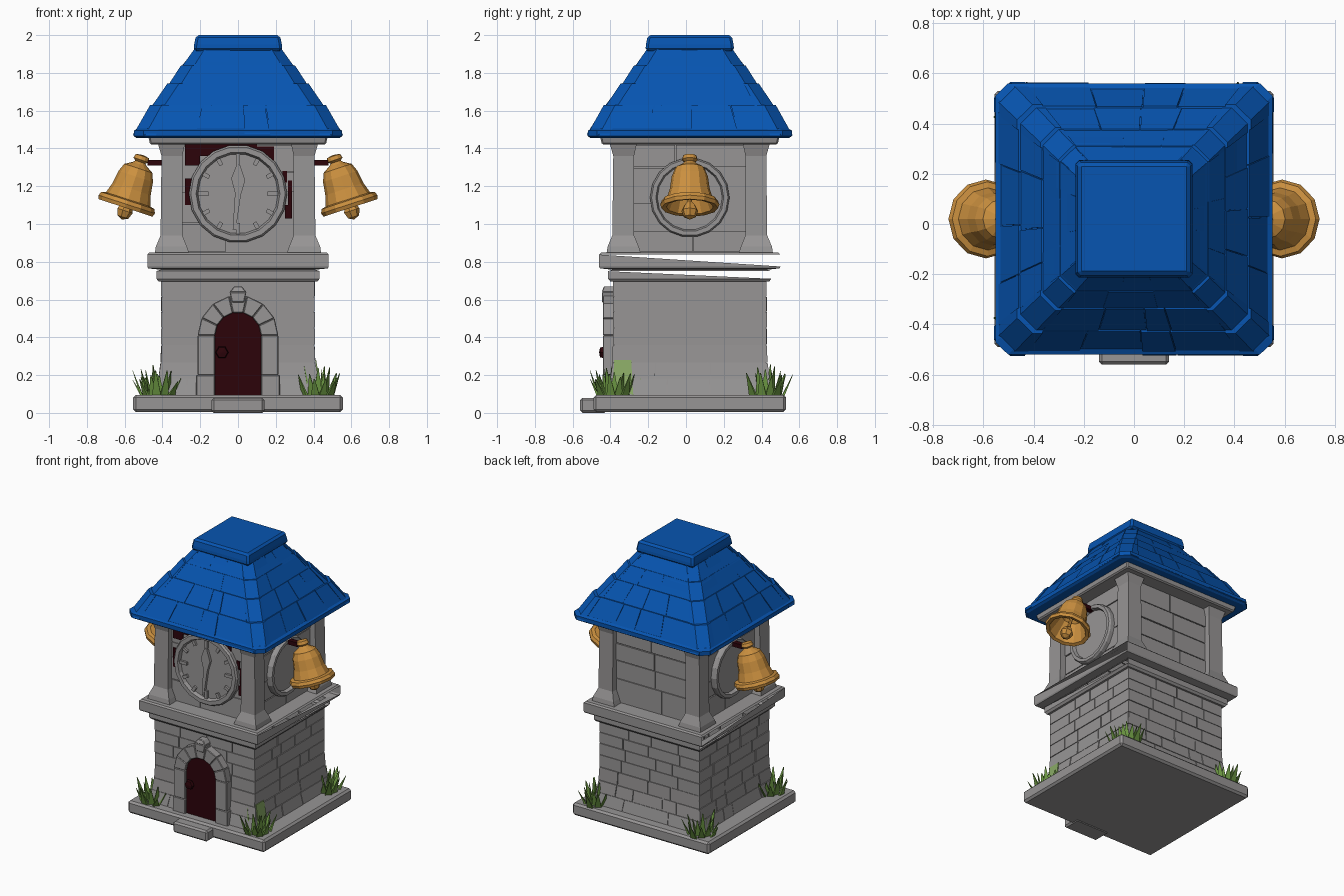
import bpy, bmesh, math, random
from mathutils import Matrix, Vector

if "Cube" in bpy.data.objects:
    bpy.data.objects.remove(bpy.data.objects["Cube"])

random.seed(4)
CY = 0.02  # tower axis in y


def material(name, rgb):
    m = bpy.data.materials.new(name)
    m.diffuse_color = (*rgb, 1)
    m.use_nodes = True
    m.node_tree.nodes["Principled BSDF"].inputs["Base Color"].default_value = m.diffuse_color
    return m


STONE = material("grey stone", (0.31, 0.30, 0.30))
BLUE = material("blue roof", (0.002, 0.09, 0.44))
GOLD = material("bell gold", (0.60, 0.28, 0.05))
WOOD = material("dark red wood", (0.025, 0.001, 0.003))
GREEN = material("grass green", (0.15, 0.31, 0.055))
PALE = material("pale moss", (0.25, 0.40, 0.13))


def finish(bm, name, mat, bevel=0, sx=1):
    bmesh.ops.recalc_face_normals(bm, faces=bm.faces)
    me = bpy.data.meshes.new(name)
    bm.to_mesh(me)
    bm.free()
    me.materials.append(mat)
    ob = bpy.data.objects.new(name, me)
    ob.scale.x = sx
    bpy.context.collection.objects.link(ob)
    if bevel:
        mod = ob.modifiers.new("Bevel", 'BEVEL')
        mod.width = bevel
        mod.segments = 1
    return ob


def side(k, u, d, z):
    """Point on wall k (0 front, 1 right, 2 back, 3 left): u along, d outward."""
    v = Matrix.Rotation(k * math.pi / 2, 3, 'Z') @ Vector((u, -d, z))
    return v + Vector((0, CY, 0))


def hexa(bm, pts):
    v = [bm.verts.new(p) for p in pts]
    for f in ((0, 1, 2, 3), (4, 5, 6, 7), (0, 1, 5, 4), (1, 2, 6, 5), (2, 3, 7, 6), (3, 0, 4, 7)):
        bm.faces.new([v[i] for i in f])


def block(bm, k, lo, hi):
    """Tapered block on wall k; lo and hi are (u0, u1, d_in, d_out, z)."""
    pts = []
    for u0, u1, a, b, z in (lo, hi):
        pts += [side(k, u0, a, z), side(k, u1, a, z), side(k, u1, b, z), side(k, u0, b, z)]
    hexa(bm, pts)


def box(bm, k, u0, u1, d0, d1, z0, z1):
    block(bm, k, (u0, u1, d0, d1, z0), (u0, u1, d0, d1, z1))


def loft(name, rings, mat, bevel=0, cut=0, caps=True, broken=None, sx=1):
    """Tower section from (half width, z) rings, with cut corners; the band
    with index broken keeps only half of its right and left faces."""
    bm = bmesh.new()
    loops = []
    for h, z in rings:
        uv = ((-h + cut, h), (h - cut, h)) if cut else ((-h, h),)
        loops.append([bm.verts.new(side(k, u, d, z)) for k in range(4) for u, d in uv])
    n = len(loops[0])
    for s, (a, b) in enumerate(zip(loops, loops[1:])):
        for i in range(n):
            j = (i + 1) % n
            if s == broken and i % 2:
                front, back = (i, j) if i == 1 else (j, i)
                bm.faces.new((a[front], a[back], b[front]))
            else:
                bm.faces.new((a[i], a[j], b[j], b[i]))
    if caps:
        bm.faces.new(loops[0])
        bm.faces.new(loops[-1])
    return finish(bm, name, mat, bevel, sx)


def lathe(name, profile, n, mtx, mat):
    bm = bmesh.new()
    loops = [[bm.verts.new(mtx @ Vector((r * math.cos(2 * math.pi * i / n), r * math.sin(2 * math.pi * i / n), h)))
              for i in range(n)] for r, h in profile]
    for a, b in zip(loops, loops[1:]):
        for i in range(n):
            j = (i + 1) % n
            bm.faces.new((a[i], a[j], b[j], b[i]))
    bmesh.ops.remove_doubles(bm, verts=bm.verts, dist=1e-4)
    return finish(bm, name, mat)


def splits(lo, hi, step):
    """Uneven cuts from lo to hi, about step apart."""
    n = max(1, round((hi - lo) / step))
    mid = [lo + (hi - lo) * (i + random.uniform(-.28, .28)) / n for i in range(1, n)]
    return [lo] + mid + [hi]


# Base slab and front step
bm = bmesh.new()
hexa(bm, [(x, y, z) for z in (0.005, 0.095) for x, y in ((-.555, -.49), (.555, -.49), (.555, .53), (-.555, .53))])
finish(bm, "base_slab", STONE, 0.014)
bm = bmesh.new()
hexa(bm, [(x, y, z) for z in (0, 0.08) for x, y in ((-.14, -.56), (.14, -.56), (.14, -.42), (-.14, -.42))])
finish(bm, "front_step", STONE, 0.012)


# Lower storey with flared foot and brick courses
def half(z):
    return 0.4 + 0.032 * max(0, (0.36 - z) / 0.26) ** 2


loft("lower_wall", [(half(z), z) for z in (.09, .15, .2, .27, .36, .7)], STONE, caps=False)
bm = bmesh.new()
rows = [.095, .18, .265, .36, .45, .535, .615, .702]
for k in range(4):
    for z0, z1 in zip(rows, rows[1:]):
        a, b = half(z0), half(z1)
        cuts = splits(-1, 1, random.choice((.4, .5, .6)))
        for f0, f1 in zip(cuts, cuts[1:]):
            t = random.uniform(.004, .008)
            g0 = -.004 if f0 == -1 else .003
            g1 = -.004 if f1 == 1 else .003
            block(bm, k, (f0 * a + g0, f1 * a - g1, a - .02, a + t, z0 + .002),
                  (f0 * b + g0, f1 * b - g1, b - .02, b + t, z1 - .002))
finish(bm, "lower_bricks", STONE)

# Ledges between the storeys, broken open on the right and left
loft("lower_ledge", [(.39, .695), (.42, .695), (.432, .71), (.432, .75), (.41, .758)], STONE, caps=False, broken=2)
loft("upper_ledge", [(.41, .758), (.475, .765), (.48, .775), (.48, .838), (.47, .848), (.357, .85)], STONE,
     caps=False, broken=2)

# Upper storey: wall, large stones and corner pillars
loft("upper_wall", [(.358, .848), (.358, 1.43)], STONE, caps=False)
bm = bmesh.new()
for k in range(4):
    rows = splits(.85, 1.42, .15)
    for z0, z1 in zip(rows, rows[1:]):
        cuts = splits(-.3, .3, .27)
        for u0, u1 in zip(cuts, cuts[1:]):
            box(bm, k, u0 + .003, u1 - .003, .345, .36 + random.uniform(.003, .009), z0 + .003, z1 - .003)
finish(bm, "upper_stones", STONE)
bm = bmesh.new()
for k in range(4):
    for (i0, o0, z0), (i1, o1, z1) in (((.26, .44, .848), (.27, .435, .88)), ((.27, .435, .88), (.295, .41, .94)),
                                       ((.295, .41, .94), (.295, .405, 1.36)), ((.295, .405, 1.36), (.28, .425, 1.43))):
        block(bm, k, (i0, o0, i0, o0, z0), (i1, o1, i1, o1, z1))
finish(bm, "corner_pillars", STONE)
loft("cornice", [(.465, 1.42), (.475, 1.465)], STONE, .008)

# Dark plates around the front clock
bm = bmesh.new()
for u0, u1, z0, z1 in ((-.28, -.2, 1.31, 1.42), (-.2, -.05, 1.36, 1.425), (-.05, .1, 1.38, 1.42), (.1, .19, 1.33, 1.41),
                       (-.28, -.245, 1.1, 1.24), (.25, .285, 1.03, 1.1), (.265, .285, 1.1, 1.23), (.235, .26, 1.22, 1.28)):
    box(bm, 0, u0, u1, .367, .373, z0, z1)
finish(bm, "dark_backing", WOOD)


# Clocks: ring and dial on the front and both sides
def facing(k, z):
    return Matrix.Translation(side(k, 0, 0, z)) @ Matrix.Rotation(k * math.pi / 2, 4, 'Z') @ Matrix.Rotation(math.pi / 2, 4, 'X')


for k, name, s, zc in ((0, "front", 1, 1.16), (1, "right", .81, 1.14), (3, "left", .81, 1.14)):
    lathe(name + "_clock_ring", [(.26 * s, .355), (.26 * s, .392), (.25 * s, .405), (.222 * s, .405), (.212 * s, .38), (0, .38)],
          18, facing(k, zc), STONE)
bm = bmesh.new()
for i in range(12):
    a = i * math.pi / 6
    c, s = math.sin(a), math.cos(a)
    r0 = .155 if i % 3 == 0 else .175
    quad = [(r * c + w * s, 1.16 + r * s - w * c) for r, w in ((r0, -.011), (r0, .011), (.212, .011), (.212, -.011))]
    hexa(bm, [side(0, u, d, z) for d in (.375, .395) for u, z in quad])
finish(bm, "clock_ticks", STONE)
bm = bmesh.new()
for shape in (((-.012, 1.15), (.014, 1.15), (.038, 1.23), (0, 1.235)), ((-.012, 1.15), (0, 1.235), (-.005, 1.32), (-.036, 1.24)),
              ((0, 1.235), (.038, 1.23), (.012, 1.31), (-.005, 1.32)), ((-.016, 1.16), (.016, 1.16), (-.012, .97), (-.028, .97))):
    hexa(bm, [side(0, u, d, z) for d in (.375, .4) for u, z in shape])
finish(bm, "clock_hands", STONE)

# Door, arch stones, keystone and knob
bm = bmesh.new()
arc = [(.13 * math.cos(i * math.pi / 10), .41 + .13 * math.sin(i * math.pi / 10)) for i in range(11)]
outline = [(-.13, .09), (.13, .09)] + arc
face = bm.faces.new([bm.verts.new(side(0, u, .4, z)) for u, z in outline])
out = bmesh.ops.extrude_face_region(bm, geom=[face])
bmesh.ops.translate(bm, verts=[v for v in out['geom'] if isinstance(v, bmesh.types.BMVert)], vec=(0, -.042, 0))
finish(bm, "door", WOOD)
bm = bmesh.new()
for s in (-1, 1):
    for z0, z1, w in ((.09, .2, .222), (.2, .41, .214)):
        box(bm, 0, s * .122, s * w, .38, .46, z0, z1)
for i in range(7):
    a0, a1 = math.pi * i / 7, math.pi * (i + .99) / 7
    quad = [(r * math.cos(a), .41 + r * math.sin(a)) for r, a in ((.122, a0), (.122, a1), (.214, a1), (.214, a0))]
    hexa(bm, [side(0, u, d, z) for d in (.38, .46) for u, z in quad])
block(bm, 0, (-.032, .032, .38, .466, .585), (-.045, .045, .38, .466, .64))
block(bm, 0, (-.045, .045, .38, .466, .64), (-.02, .02, .38, .455, .67))
finish(bm, "door_arch", STONE, .004)
lathe("door_knob", [(.018, .44), (.035, .455), (.03, .475), (0, .48)], 6,
      facing(0, .32) @ Matrix.Translation((-.085, 0, 0)), WOOD)

# Roof: core with cut corners, overlapping tile courses, hip caps and top block
RX = 1.022
loft("roof_core", [(.52, 1.455), (.53, 1.485), (.445, 1.62), (.36, 1.735), (.295, 1.83), (.215, 1.93)], BLUE, cut=.06, sx=RX)
loft("roof_eave", [(.525, 1.455), (.54, 1.465), (.54, 1.495), (.52, 1.505)], BLUE, cut=.05, sx=RX)
courses = [(.532, 1.475, .445, 1.63), (.450, 1.605, .355, 1.745), (.362, 1.72, .285, 1.84), (.295, 1.815, .21, 1.935)]
tiles, hips = bmesh.new(), bmesh.new()
for k in range(4):
    for b, z0, t, z1 in courses:
        cuts = splits(-.82, .82, .1 / b + .22)
        for f0, f1 in zip(cuts, cuts[1:]):
            r = random.uniform(.004, .012)
            dz = random.uniform(-.008, .008)
            block(tiles, k, (f0 * b + .002, f1 * b - .002, b - .03, b + r, z0 + dz),
                  (f0 * t + .002, f1 * t - .002, t - .03, t + r * .5, z1))
        # chamfered corner piece
        verts = []
        for h, z, e in ((b, z0 - .006, .013), (t, z1, .010)):
            c = h - .05
            for u, d in ((.8 * h, h + e), (c, h + e), (h + e, c), (h + e, .8 * h), (.8 * h, .8 * h)):
                verts.append(hips.verts.new(side(k, u, d, z)))
        bmesh.ops.convex_hull(hips, input=verts)
finish(tiles, "roof_tiles", BLUE, sx=RX)
finish(hips, "roof_hips", BLUE, sx=RX)
loft("roof_top", [(.235, 1.915), (.232, 1.95), (.222, 2.0)], BLUE, .014)

# Bells tilted outward on both sides, with clapper, crown and arm
bell = [(0, .18), (.075, .13), (.125, 0), (.15, -.005), (.157, .015), (.148, .036), (.124, .042), (.106, .1), (.096, .17),
        (.078, .215), (.04, .238), (.028, .25), (.042, .262), (.036, .284), (0, .29)]
for s, name in ((1, "right"), (-1, "left")):
    m = Matrix.Translation((s * .594, CY, 1.09)) @ Matrix.Rotation(-s * math.radians(18), 4, 'Y')
    lathe(name + "_bell", bell, 12, m, GOLD)
    lathe(name + "_clapper", [(0, -.07), (.032, -.055), (.045, -.02), (.03, .01), (.012, .03), (.012, .17)], 7, m, GOLD)
    bm = bmesh.new()
    box(bm, 1 if s > 0 else 3, -.018, .018, .35, .48, 1.31, 1.34)
    finish(bm, name + "_bell_arm", WOOD)

# Grass clumps at the four corners
bm = bmesh.new()
for sx, sy in ((-1, -1), (1, -1), (1, 1), (-1, 1)):
    for i in range(20):
        a, r = i * 2.4, .095 * math.sqrt((i + .5) / 20)
        c = Vector((sx * .42 + r * math.cos(a), CY + sy * .4 + r * math.sin(a), .09))
        tip = c + Vector((math.cos(a) * r * .55, math.sin(a) * r * .55, random.uniform(.12, .18) - r * .5))
        w = Vector((-math.sin(a), math.cos(a), 0)) * .024
        n = Vector((math.cos(a), math.sin(a), 0)) * .007
        corners = ((-1, -1), (1, -1), (1, 1), (-1, 1))
        hexa(bm, [c + w * p + n * q for p, q in corners] + [tip + (w * p + n * q) * .1 for p, q in corners])
finish(bm, "grass_clumps", GREEN)

# Moss patch behind the front right grass
bm = bmesh.new()
block(bm, 1, (-.41, -.3, .436, .443, .1), (-.4, -.31, .408, .414, .28))
finish(bm, "moss_patch", PALE)
